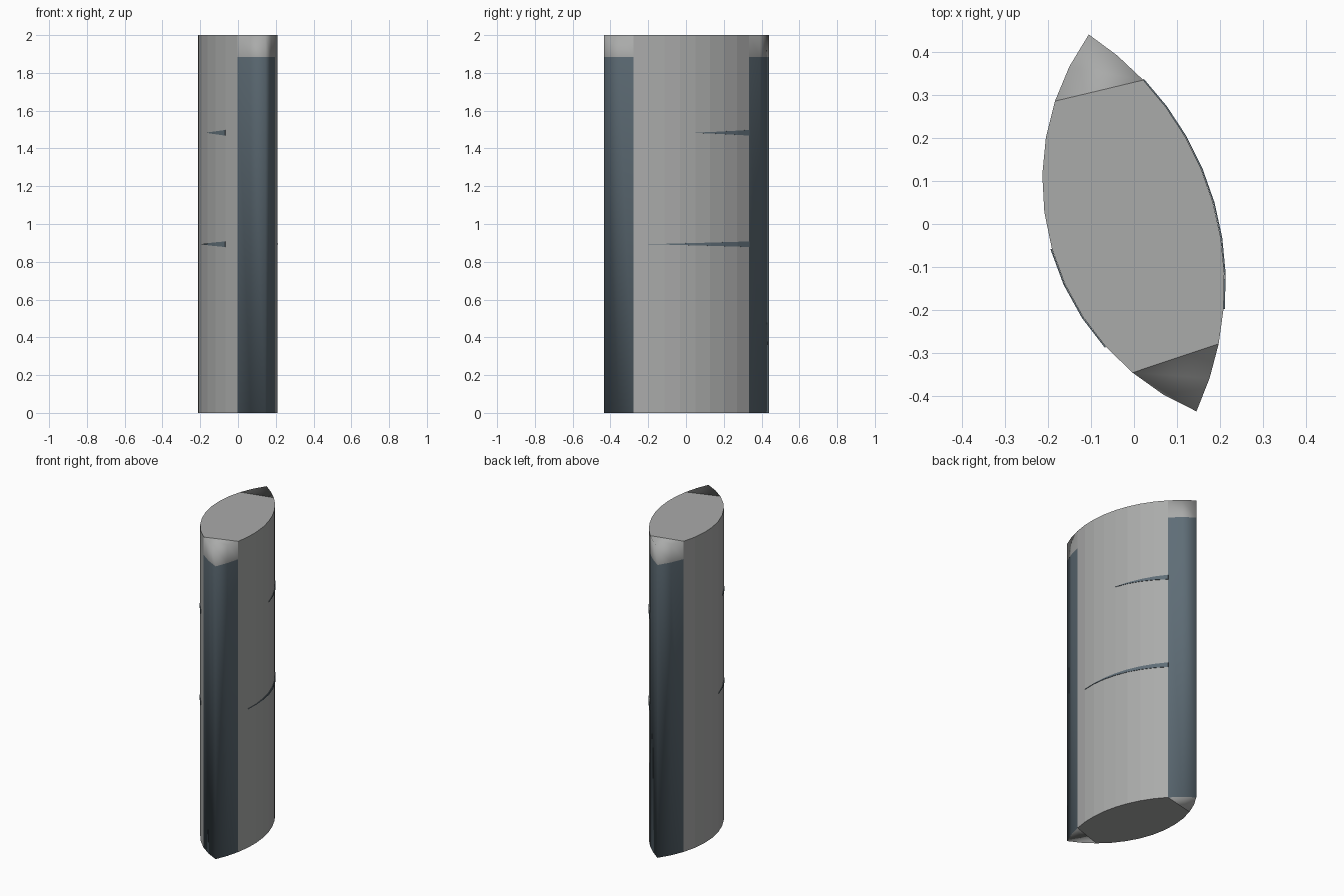
import bpy, bmesh, math
from mathutils import Vector

if "Cube" in bpy.data.objects:
    bpy.data.objects.remove(bpy.data.objects["Cube"])

N = 12                                   # segments along each curved side
BACK, FRONT = Vector((-0.105, 0.44)), Vector((0.145, -0.435))
SPLIT, TOP = 1.885, 2.0


def material(name, rgb):
    m = bpy.data.materials.new(name)
    m.diffuse_color = (*rgb, 1)
    m.use_nodes = True
    m.node_tree.nodes["Principled BSDF"].inputs["Base Color"].default_value = m.diffuse_color
    return m


CONCRETE = material("pale grey", (0.40, 0.405, 0.40))
GLASS = material("blue grey glass", (0.115, 0.155, 0.185))


def arc(sag, side):
    """Points from the back tip to the front tip, bulging to one side."""
    mid, along = (BACK + FRONT) / 2, (FRONT - BACK).normalized()
    out = Vector((-along.y, along.x)) * side
    half = (FRONT - BACK).length / 2
    r = (half * half + sag * sag) / (2 * sag)
    a = math.asin(half / r)
    pts = []
    for i in range(N + 1):
        t = a * (2 * i / N - 1)
        pts.append(mid + along * r * math.sin(t) + out * (r * math.cos(t) - r + sag))
    return pts


EAST, WEST = arc(0.17, 1), arc(0.219, -1)


def make_object(name, bm, mats, smooth):
    bmesh.ops.recalc_face_normals(bm, faces=bm.faces)
    me = bpy.data.meshes.new(name)
    for f in bm.faces:
        f.smooth = smooth
    bm.to_mesh(me)
    bm.free()
    for m in mats:
        me.materials.append(m)
    ob = bpy.data.objects.new(name, me)
    bpy.context.collection.objects.link(ob)
    return ob


def prism(name, pts, z0, z1, mats, smooth=False, skip=(), bottom=True, top=True):
    """Upright prism; skip lists the hidden sides that are left open."""
    bm = bmesh.new()
    lo = [bm.verts.new((p.x, p.y, z0)) for p in pts]
    hi = [bm.verts.new((p.x, p.y, z1)) for p in pts]
    n = len(pts)
    for i in range(n):
        if i not in skip:
            j = (i + 1) % n
            bm.faces.new((lo[i], lo[j], hi[j], hi[i]))
    if top:
        bm.faces.new(hi)
    if bottom:
        bm.faces.new(lo[::-1]).material_index = len(mats) - 1
    return make_object(name, bm, mats, smooth)


# Main shaft between the two glazed corners
prism("tower_shaft", EAST[2:11] + WEST[2:11][::-1], 0, TOP, [CONCRETE], skip=(8, 17))

# Glazed corners with pale caps, rounded by smooth shading
corners = {"front": EAST[10:] + WEST[10:12][::-1],
           "back": WEST[:3][::-1] + EAST[1:3]}
for label, pts in corners.items():
    prism(label + "_corner_glazing", pts, 0, SPLIT, [GLASS, CONCRETE], True,
          skip=(4,), top=False)
    prism(label + "_corner_cap", pts, SPLIT, TOP, [CONCRETE], True,
          skip=(4,), bottom=False)


# Thin tapering dark slits on the shaft walls
def slit(name, side, start, end, z, height):
    bm = bmesh.new()
    step = 1 if end > start else -1
    mid = (BACK + FRONT) / 2
    rows = []
    for i in range(start, end + step, step):
        p = side[i] + (side[i] - mid).normalized() * 0.002
        h = height / 2 * max(0.08, 1 - abs(i - start) / abs(end - start))
        rows.append([bm.verts.new((p.x, p.y, z + s * h)) for s in (-1, 1)])
    for a, b in zip(rows, rows[1:]):
        if side is EAST:
            a, b = b, a
        bm.faces.new((a[0], a[1], b[1], b[0]))
    ob = make_object(name, bm, [GLASS], False)
    mod = ob.modifiers.new("thickness", 'SOLIDIFY')
    mod.thickness = 0.003
    mod.offset = 0


for label, z, h, e_end, w_end in (("lower", 0.893, 0.03, 9, 6), ("upper", 1.483, 0.03, 6, 7)):
    slit(label + "_east_slit", EAST, 2, e_end, z, h)
    slit(label + "_west_slit", WEST, 9, w_end, z, h)
